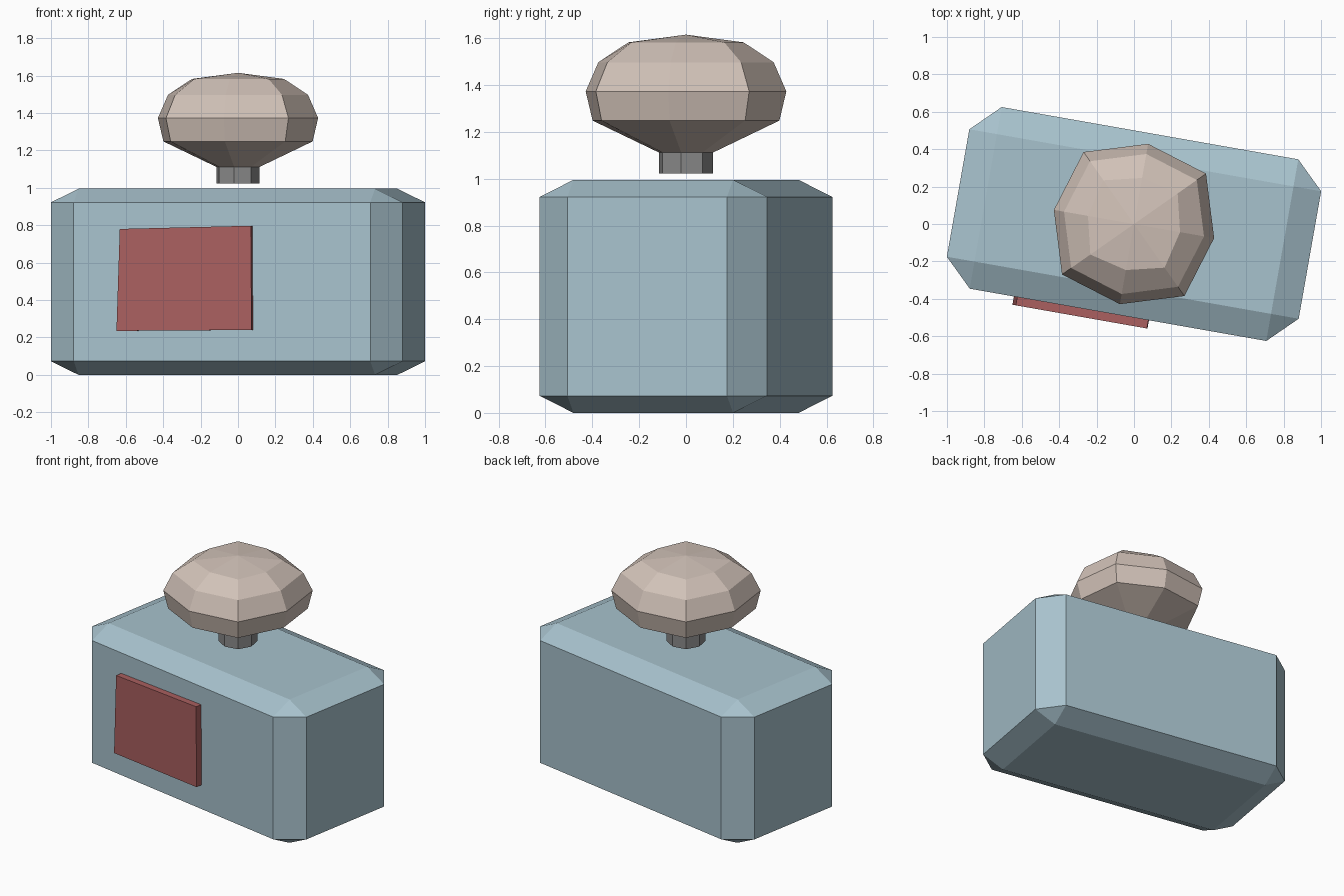
import bpy, bmesh, math
from mathutils import Matrix

if "Cube" in bpy.data.objects:
    bpy.data.objects.remove(bpy.data.objects["Cube"])

TURN = Matrix.Rotation(math.radians(-10), 4, 'Z')


def material(name, rgb):
    m = bpy.data.materials.new(name)
    m.diffuse_color = (*rgb, 1)
    m.use_nodes = True
    m.node_tree.nodes["Principled BSDF"].inputs["Base Color"].default_value = m.diffuse_color
    return m


def finish(bm, name, mat):
    bm.transform(TURN)
    bmesh.ops.recalc_face_normals(bm, faces=bm.faces)
    me = bpy.data.meshes.new(name)
    bm.to_mesh(me)
    bm.free()
    me.materials.append(mat)
    ob = bpy.data.objects.new(name, me)
    bpy.context.collection.objects.link(ob)
    return ob


def lathe(name, rings, mat, apex=None):
    """Eight-sided stack of (axis radius, diagonal radius, z) rings."""
    bm = bmesh.new()
    loops = []
    for r_axis, r_diag, z in rings:
        loop = []
        for i in range(8):
            a = i * math.pi / 4
            r = r_diag if i % 2 else r_axis
            loop.append(bm.verts.new((r * math.cos(a), r * math.sin(a), z)))
        loops.append(loop)
    for lo, hi in zip(loops, loops[1:]):
        for i in range(8):
            j = (i + 1) % 8
            bm.faces.new((lo[i], lo[j], hi[j], hi[i]))
    bm.faces.new(loops[0][::-1])
    if apex is None:
        bm.faces.new(loops[-1])
    else:
        tip = bm.verts.new((0, 0, apex))
        for i in range(8):
            bm.faces.new((loops[-1][i], loops[-1][(i + 1) % 8], tip))
    return finish(bm, name, mat)


glass = material("pale blue", (0.39, 0.54, 0.61))
beige = material("warm beige", (0.64, 0.54, 0.48))
grey = material("grey", (0.25, 0.25, 0.25))
red = material("dull red", (0.40, 0.115, 0.115))

# Bottle body: box with every edge and corner chamfered
HX, HY, HZ = 0.955, 0.493, 0.4975
CX, CY, CZ = 0.15, 0.147, 0.073
bm = bmesh.new()
for sx in (-1, 1):
    for sy in (-1, 1):
        for sz in (-1, 1):
            for cut in ((0, CY, CZ), (CX, 0, CZ), (CX, CY, 0)):
                bm.verts.new((sx * (HX - cut[0]), sy * (HY - cut[1]),
                              HZ + sz * (HZ - cut[2])))
bmesh.ops.convex_hull(bm, input=bm.verts)
bmesh.ops.dissolve_limit(bm, angle_limit=0.01, verts=bm.verts, edges=bm.edges)
finish(bm, "bottle_body", glass)

# Label plate, slightly uneven
bm = bmesh.new()
for x, z in ((-0.565, 0.235), (0.168, 0.24), (0.165, 0.797), (-0.547, 0.78)):
    for y in (-0.485, -0.538):
        bm.verts.new((x, y, z))
bmesh.ops.convex_hull(bm, input=bm.verts)
bmesh.ops.dissolve_limit(bm, angle_limit=0.01, verts=bm.verts, edges=bm.edges)
finish(bm, "label", red)

# Neck floating just above the body
lathe("neck", [(0.118, 0.123, 1.022), (0.118, 0.123, 1.113)], grey)

# Faceted stopper
lathe("stopper", [(0.118, 0.123, 1.112), (0.405, 0.44, 1.248),
                  (0.435, 0.47, 1.373), (0.38, 0.41, 1.497),
                  (0.25, 0.285, 1.582)], beige, apex=1.615)
